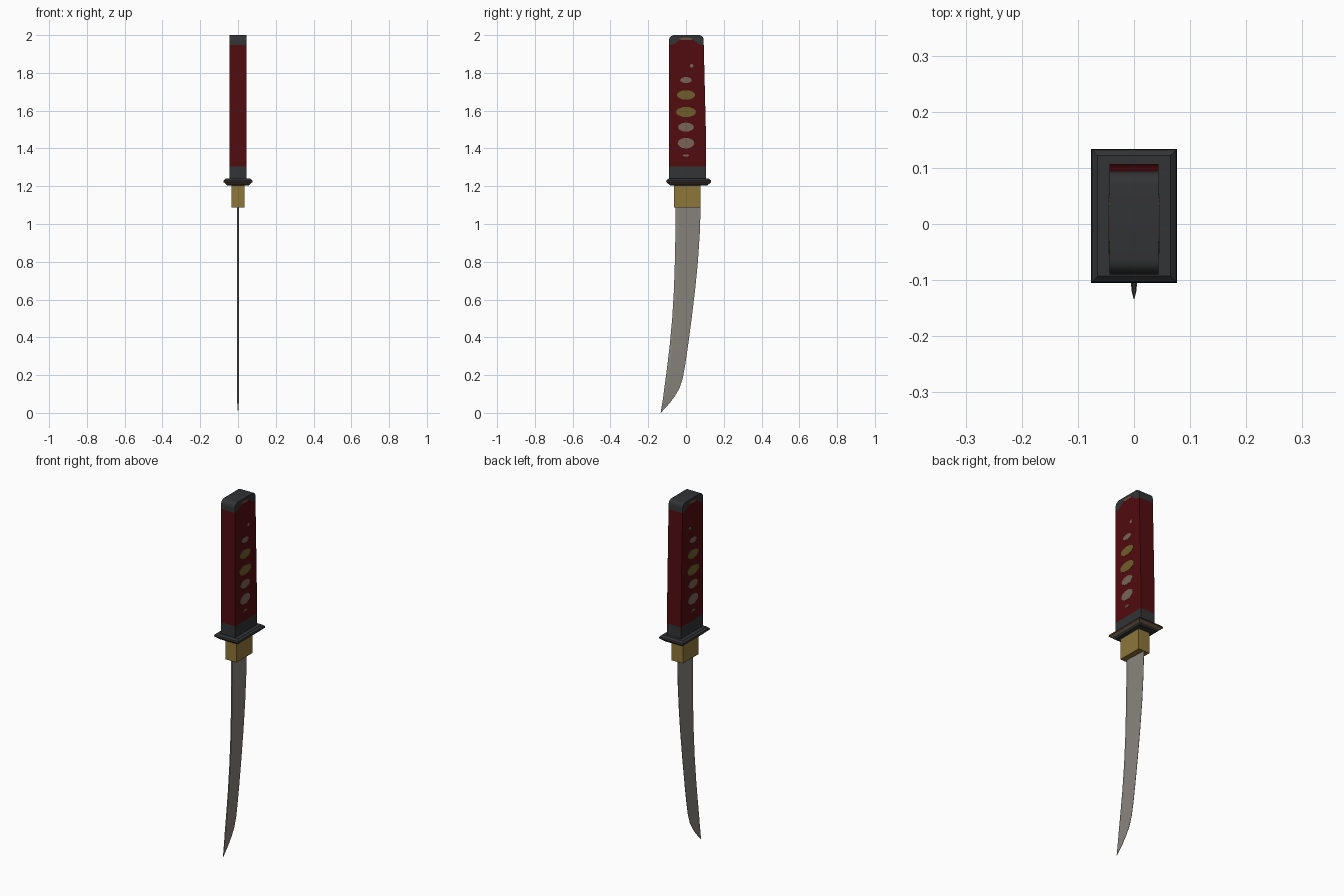
import bpy, bmesh, math

if "Cube" in bpy.data.objects:
    bpy.data.objects.remove(bpy.data.objects["Cube"])


def mat(name, r, g, b):
    m = bpy.data.materials.new(name)
    m.diffuse_color = (r, g, b, 1)
    m.use_nodes = True
    m.node_tree.nodes["Principled BSDF"].inputs["Base Color"].default_value = m.diffuse_color
    return m


RED = mat("dark_red_wrap", 0.084, 0.0035, 0.005)
DARK = mat("charcoal_metal", 0.032, 0.033, 0.035)
GOLD = mat("brass", 0.27, 0.18, 0.042)
STEEL = mat("steel", 0.245, 0.225, 0.2)
COPPER = mat("copper_rim", 0.15, 0.08, 0.048)
BEIGE = mat("beige_inlay", 0.19, 0.125, 0.09)
OLIVE = mat("olive_inlay", 0.16, 0.11, 0.025)


def loft(name, rings, *mats):
    """Skin closed rings of equal length, with end caps."""
    bm = bmesh.new()
    vs = [[bm.verts.new(p) for p in ring] for ring in rings]
    n = len(rings[0])
    for a, b in zip(vs, vs[1:]):
        for i in range(n):
            j = (i + 1) % n
            bm.faces.new((a[i], a[j], b[j], b[i]))
    bm.faces.new(vs[0][::-1])
    bm.faces.new(vs[-1])
    bmesh.ops.recalc_face_normals(bm, faces=bm.faces)
    me = bpy.data.meshes.new(name)
    bm.to_mesh(me)
    bm.free()
    for m in mats:
        me.materials.append(m)
    ob = bpy.data.objects.new(name, me)
    bpy.context.collection.objects.link(ob)
    return ob


def prism(name, prof, x0, x1, m):
    """Extrude a (y, z) profile along x."""
    return loft(name, [[(x, y, z) for y, z in prof] for x in (x0, x1)], m)


def rect(hx, y0, y1, z):
    return [(-hx, y0, z), (hx, y0, z), (hx, y1, z), (-hx, y1, z)]


def arc(cy, cz, r, a0, a1, n=6):
    return [(cy + r * math.cos(math.radians(a0 + (a1 - a0) * i / n)),
             cz + r * math.sin(math.radians(a0 + (a1 - a0) * i / n))) for i in range(n + 1)]


# Handle: red grip whose arched top meets the dark pommel cap
HX = 0.044
arch = [(0.094, 1.948), (0.07, 1.95), (0.055, 1.962), (0.035, 1.975),
        (-0.03, 1.975), (-0.05, 1.962), (-0.065, 1.95), (-0.09, 1.948)]
prism("grip", [(-0.09, 1.305), (0.107, 1.305), (0.105, 1.5)] + arch, -HX, HX, RED)
cap = prism("pommel_cap", arch + arc(-0.062, 1.972, 0.028, 180, 90)
            + arc(0.068, 1.975, 0.025, 90, 0), -HX, HX, DARK)
loft("grip_collar", [rect(HX, -0.09, 0.107, z) for z in (1.235, 1.305)], DARK)

# Guard: bevelled plate with a copper lower bevel
guard = loft("guard", [rect(0.077 - i, -0.105 + i, 0.134 - i, z) for z, i in
                       ((1.203, 0.022), (1.212, 0.012), (1.222, 0), (1.231, 0.002), (1.24, 0.012))],
             DARK, COPPER)
for f in guard.data.polygons:
    if 1.21 < f.center.z < 1.22:
        f.material_index = 1

# Brass blade collar
loft("blade_collar", [rect(0.035, -0.063, 0.078, z) for z in (1.087, 1.207)], GOLD)

# Blade: (z, spine y, edge y, half thickness)
rows = [(1.1, -0.056, 0.078, 0.0065), (0.95, -0.056, 0.073, 0.0065), (0.8, -0.059, 0.063, 0.0065),
        (0.65, -0.064, 0.048, 0.0065), (0.5, -0.073, 0.03, 0.0065), (0.35, -0.087, 0.01, 0.0065),
        (0.25, -0.099, -0.005, 0.0065), (0.18, -0.108, -0.018, 0.0065), (0.13, -0.115, -0.035, 0.006),
        (0.09, -0.12, -0.058, 0.005), (0.05, -0.126, -0.088, 0.004), (0.02, -0.131, -0.115, 0.002),
        (0.003, -0.134, -0.131, 0.0006)]
loft("blade", [[(-0.5 * t, s, z), (0.5 * t, s, z), (t, s + 0.15 * (e - s), z), (0.0006, e, z),
                (-0.0006, e, z), (-t, s + 0.15 * (e - s), z)] for z, s, e, t in rows], STEEL)

# Inlays on both grip sides: (z, half width, half height, colour)
spots = [(1.838, 0.01, 0.009, BEIGE), (1.762, 0.031, 0.016, BEIGE), (1.683, 0.048, 0.025, OLIVE),
         (1.593, 0.053, 0.027, OLIVE), (1.513, 0.042, 0.024, BEIGE), (1.428, 0.044, 0.028, BEIGE),
         (1.363, 0.017, 0.006, BEIGE), (1.98, 0.034, 0.007, COPPER)]
for side in (-1, 1):
    for k, (z, w, h, m) in enumerate(spots):
        prof = [(w * y, z + h * v) for y, v in arc(0, 0, 1, 0, 337.5, 15)]
        cy = 0.03 if w == 0.01 else 0
        prism(f"inlay_{'left' if side < 0 else 'right'}_{k}",
              [(y + cy, v) for y, v in prof], side * 0.042, side * 0.0452, m)

# Smooth the rounded cap, keeping its edges sharp
bpy.ops.object.select_all(action='DESELECT')
cap.select_set(True)
bpy.context.view_layer.objects.active = cap
bpy.ops.object.shade_smooth_by_angle(angle=math.radians(30))
